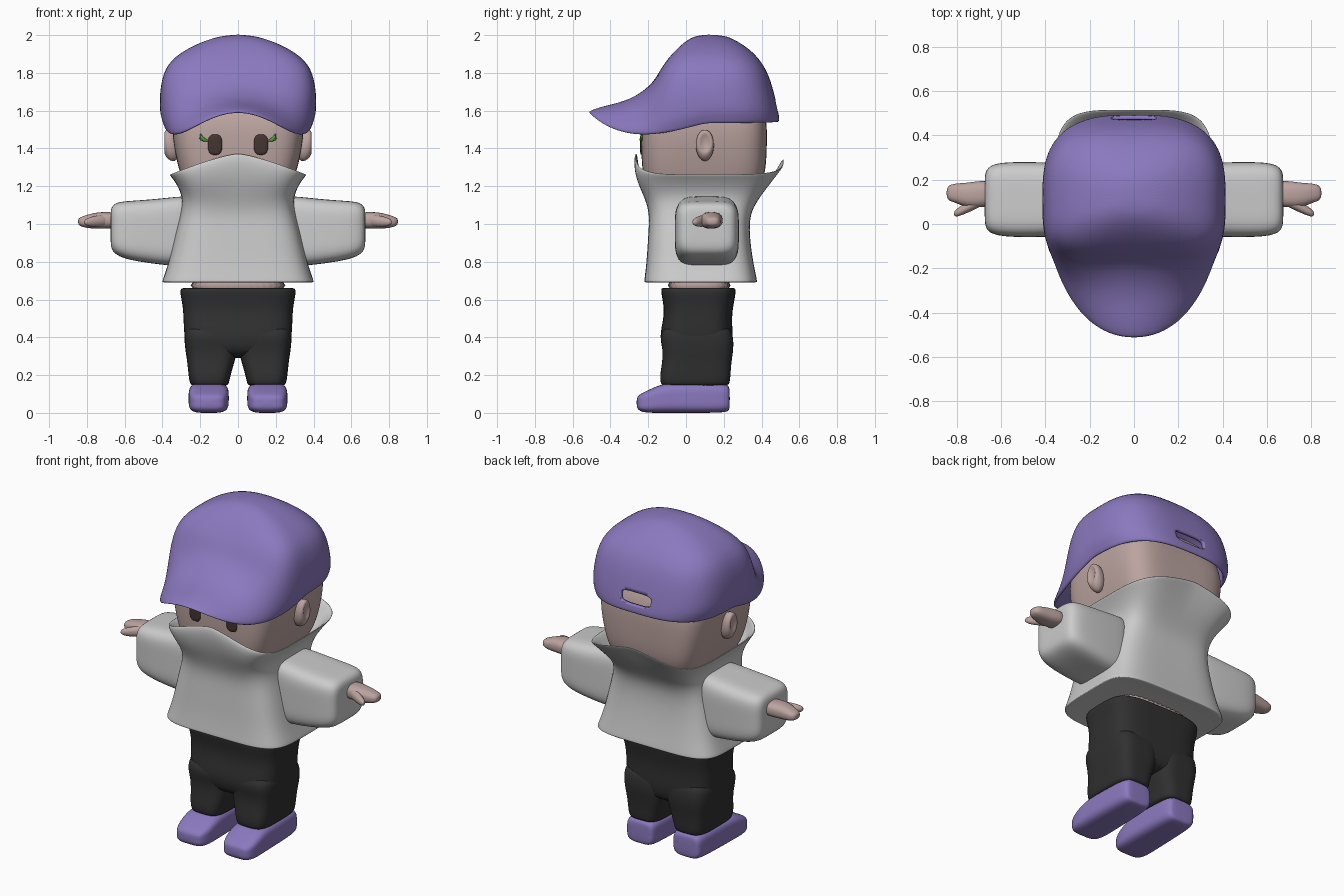
import bpy, bmesh
from math import sin, cos, pi

N = 48  # points per cross-section


def material(name, rgb):
    m = bpy.data.materials.new(name)
    m.diffuse_color = (*rgb, 1)
    return m


PURPLE = material("purple", (0.26, 0.19, 0.52))
SKIN = material("skin", (0.50, 0.37, 0.35))
BLACK = material("charcoal", (0.03, 0.03, 0.03))
BROWN = material("brown", (0.06, 0.035, 0.03))
GREEN = material("green", (0.08, 0.35, 0.04))


def unit_point(i, nf, nb):
    """Point on a rounded square; nf / nb set the squareness at front and back."""
    s, c = sin(2 * pi * i / N), cos(2 * pi * i / N)
    n = nf if c > 0 else nb
    r = (abs(s) ** n + abs(c) ** n) ** (-1 / n)
    return r * s, r * c


def ring(hx, yf, yb, zf, zs=None, zb=None, nf=5, nb=5, dip=0, yc=0.1, q=1.3):
    """Horizontal ring whose height differs at front, side and back."""
    zs = zf if zs is None else zs
    zb = zf if zb is None else zb
    pts = []
    for i in range(N):
        u, w = unit_point(i, nf, nb)
        y = yc - w * ((yc - yf) if w > 0 else (yb - yc))
        z = zs + ((zf if w > 0 else zb) - zs) * (1 - min(1, abs(u)) ** q)
        pts.append((hx * u, y, z - dip * u * u * max(w, 0)))
    return pts


def section(axis, p, u0, u1, v0, v1, n=4):
    """Rounded-square section perpendicular to an axis, at position p."""
    pts = []
    for i in range(N):
        a, b = unit_point(i, n, n)
        u, v = (u0 + u1) / 2 + a * (u1 - u0) / 2, (v0 + v1) / 2 + b * (v1 - v0) / 2
        pts.append({'x': (p, u, v), 'y': (u, p, v), 'z': (u, v, p)}[axis])
    return pts


def loft(name, rings, mat=None, mirror=False, close_end=True, solid=0, levels=2):
    bm = bmesh.new()
    loops = [[bm.verts.new(p) for p in r] for r in rings]
    for a, b in zip(loops, loops[1:]):
        for i in range(N):
            j = (i + 1) % N
            bm.faces.new((a[i], a[j], b[j], b[i]))
    bm.faces.new(loops[0])
    if close_end:
        bm.faces.new(loops[-1])
    bmesh.ops.recalc_face_normals(bm, faces=bm.faces)
    me = bpy.data.meshes.new(name)
    bm.to_mesh(me)
    bm.free()
    for f in me.polygons:
        f.use_smooth = True
    ob = bpy.data.objects.new(name, me)
    bpy.context.collection.objects.link(ob)
    if mat:
        me.materials.append(mat)
    if mirror:
        ob.modifiers.new("Mirror", 'MIRROR')
    if solid:
        ob.modifiers.new("Thickness", 'SOLIDIFY').thickness = solid
    sub = ob.modifiers.new("Smooth", 'SUBSURF')
    sub.levels = sub.render_levels = levels
    return ob


def boxy(name, axis, stations, mat=None, n=4, mirror=True, levels=1):
    return loft(name, [section(axis, *s, n=n) for s in stations], mat, mirror, levels=levels)


# Cap: crown flowing into a curved brim, with a slot at the back
cap = loft("cap", [
    ring(0.07, 0.06, 0.20, 2.003, nf=2, nb=2),
    ring(0.20, -0.01, 0.27, 1.965, 1.963, 1.97, 3, 3),
    ring(0.31, -0.08, 0.36, 1.895, 1.905, 1.91, 3.5, 3),
    ring(0.39, -0.135, 0.43, 1.82, 1.83, 1.815, 4, 3.2),
    ring(0.415, -0.18, 0.465, 1.735, 1.70, 1.70, 4, 3.2),
    ring(0.415, -0.30, 0.485, 1.655, 1.60, 1.61, 2.8, 3.2, 0.10, q=2),
    ring(0.40, -0.42, 0.493, 1.63, 1.56, 1.57, 2.4, 3.1, 0.15, q=2),
    ring(0.39, -0.52, 0.495, 1.60, 1.53, 1.54, 2.2, 3, 0.18, q=2),
], PURPLE, close_end=False, solid=0.02)
cutter = boxy("slot_cutter", 'y', [(0.40, -0.10, 0.10, 1.59, 1.66),
                                   (0.60, -0.10, 0.10, 1.59, 1.66)], mirror=False, levels=0)
cutter.hide_render = True
cutter.hide_set(True)
cut = cap.modifiers.new("Slot", 'BOOLEAN')
cut.operation, cut.object, cut.solver = 'DIFFERENCE', cutter, 'EXACT'

# Head
loft("head", [
    ring(0.18, -0.10, 0.28, 1.08), ring(0.27, -0.20, 0.38, 1.16),
    ring(0.305, -0.23, 0.42, 1.26), ring(0.335, -0.237, 0.427, 1.38),
    ring(0.35, -0.237, 0.43, 1.50), ring(0.34, -0.22, 0.42, 1.59),
    ring(0.30, -0.13, 0.36, 1.70), ring(0.20, -0.03, 0.27, 1.78),
], SKIN)

# Ears with a shallow hollow
boxy("ears", 'x', [(0.31, 0.06, 0.14, 1.33, 1.48), (0.36, 0.05, 0.15, 1.33, 1.50),
                   (0.385, 0.055, 0.145, 1.36, 1.50), (0.392, 0.07, 0.13, 1.38, 1.48),
                   (0.378, 0.085, 0.12, 1.40, 1.46)], SKIN, n=2)

# Eyes
boxy("eyes", 'y', [(-0.215, 0.083, 0.160, 1.365, 1.475), (-0.240, 0.083, 0.160, 1.365, 1.475),
                   (-0.243, 0.090, 0.153, 1.372, 1.468)], BROWN, n=3)

# Eyelashes: small tapered curves at the outer corners
lash = bpy.data.curves.new("eyelashes", 'CURVE')
lash.dimensions, lash.bevel_depth, lash.bevel_resolution = '3D', 0.010, 2
lash.use_fill_caps = True
for pts in ([(0.158, 1.440, 0.4), (0.180, 1.445, 1), (0.194, 1.460, 0.8), (0.198, 1.478, 0.2)],
            [(0.175, 1.445, 0.6), (0.195, 1.448, 0.7), (0.205, 1.456, 0.2)]):
    sp = lash.splines.new('POLY')
    sp.points.add(len(pts) - 1)
    for p, (x, z, r) in zip(sp.points, pts):
        p.co, p.radius = (x, -0.236, z, 1), r
lash.materials.append(GREEN)
lashes = bpy.data.objects.new("eyelashes", lash)
bpy.context.collection.objects.link(lashes)
lashes.modifiers.new("Mirror", 'MIRROR')

# Jacket: closed hem, flared body, high collar folding back inside
loft("jacket", [
    ring(0.27, -0.11, 0.26, 0.70), ring(0.385, -0.205, 0.36, 0.692),
    ring(0.402, -0.222, 0.377, 0.69), ring(0.398, -0.22, 0.375, 0.705),
    ring(0.365, -0.208, 0.355, 0.80), ring(0.335, -0.20, 0.335, 0.94),
    ring(0.305, -0.192, 0.338, 1.05), ring(0.292, -0.215, 0.375, 1.13, 1.13, 1.12),
    ring(0.312, -0.258, 0.44, 1.23, 1.19, 1.21),
    ring(0.345, -0.277, 0.50, 1.33, 1.24, 1.31),
    ring(0.365, -0.268, 0.522, 1.378, 1.263, 1.345),
    ring(0.352, -0.257, 0.508, 1.375, 1.265, 1.345),
    ring(0.318, -0.250, 0.455, 1.27, 1.225, 1.24), ring(0.27, -0.20, 0.38, 1.15),
])

# Sleeves
boxy("sleeves", 'x', [(0.22, -0.04, 0.26, 0.80, 1.15), (0.32, -0.055, 0.275, 0.775, 1.145),
                      (0.45, -0.06, 0.28, 0.79, 1.13), (0.58, -0.058, 0.28, 0.81, 1.122),
                      (0.645, -0.045, 0.268, 0.835, 1.115), (0.672, -0.02, 0.24, 0.865, 1.09),
                      (0.675, 0.03, 0.20, 0.92, 1.05)], n=5, levels=2)

# Hands: palm and thumb
boxy("palms", 'x', [(0.62, 0.08, 0.195, 0.98, 1.06), (0.70, 0.075, 0.195, 0.975, 1.065),
                    (0.76, 0.075, 0.185, 0.975, 1.06), (0.81, 0.098, 0.183, 0.98, 1.045),
                    (0.838, 0.105, 0.175, 0.99, 1.035), (0.847, 0.125, 0.155, 1.0, 1.025)],
     SKIN, n=2.5)
boxy("thumbs", 'x', [(0.67, 0.09, 0.15, 0.99, 1.05), (0.72, 0.065, 0.125, 0.985, 1.05),
                     (0.77, 0.043, 0.09, 0.985, 1.04), (0.80, 0.032, 0.07, 0.99, 1.03),
                     (0.814, 0.036, 0.055, 1.0, 1.02)], SKIN, n=2)

# Waist showing between jacket and trousers
boxy("waist", 'z', [(0.60, -0.26, 0.26, -0.10, 0.24), (0.75, -0.27, 0.27, -0.11, 0.25)],
     SKIN, mirror=False)

# Trousers: hips and two legs with slight folds
boxy("trouser_hips", 'z', [(0.655, -0.27, 0.27, -0.11, 0.24), (0.665, -0.30, 0.30, -0.13, 0.26),
                           (0.64, -0.308, 0.308, -0.133, 0.265), (0.57, -0.292, 0.292, -0.117, 0.25),
                           (0.50, -0.288, 0.288, -0.118, 0.242), (0.41, -0.285, 0.285, -0.14, 0.248),
                           (0.33, -0.27, 0.27, -0.125, 0.24), (0.29, -0.22, 0.22, -0.08, 0.20)],
     BLACK, mirror=False, levels=2)
boxy("trouser_legs", 'z', [(0.48, 0.02, 0.27, -0.10, 0.225), (0.41, 0.00, 0.286, -0.143, 0.25),
                           (0.34, 0.003, 0.28, -0.122, 0.252), (0.27, 0.018, 0.268, -0.125, 0.24),
                           (0.20, 0.040, 0.262, -0.138, 0.235), (0.155, 0.048, 0.255, -0.135, 0.232),
                           (0.14, 0.06, 0.24, -0.12, 0.215)], BLACK, levels=2)

# Shoes
boxy("shoes", 'y', [(0.232, 0.085, 0.225, 0.02, 0.13), (0.222, 0.062, 0.248, 0.003, 0.155),
                    (0.12, 0.055, 0.255, 0.0, 0.16), (-0.03, 0.050, 0.260, 0.0, 0.16),
                    (-0.12, 0.048, 0.262, 0.0, 0.157), (-0.19, 0.052, 0.26, 0.0, 0.125),
                    (-0.245, 0.070, 0.245, 0.006, 0.10), (-0.262, 0.10, 0.215, 0.03, 0.08)],
     PURPLE, levels=2)
